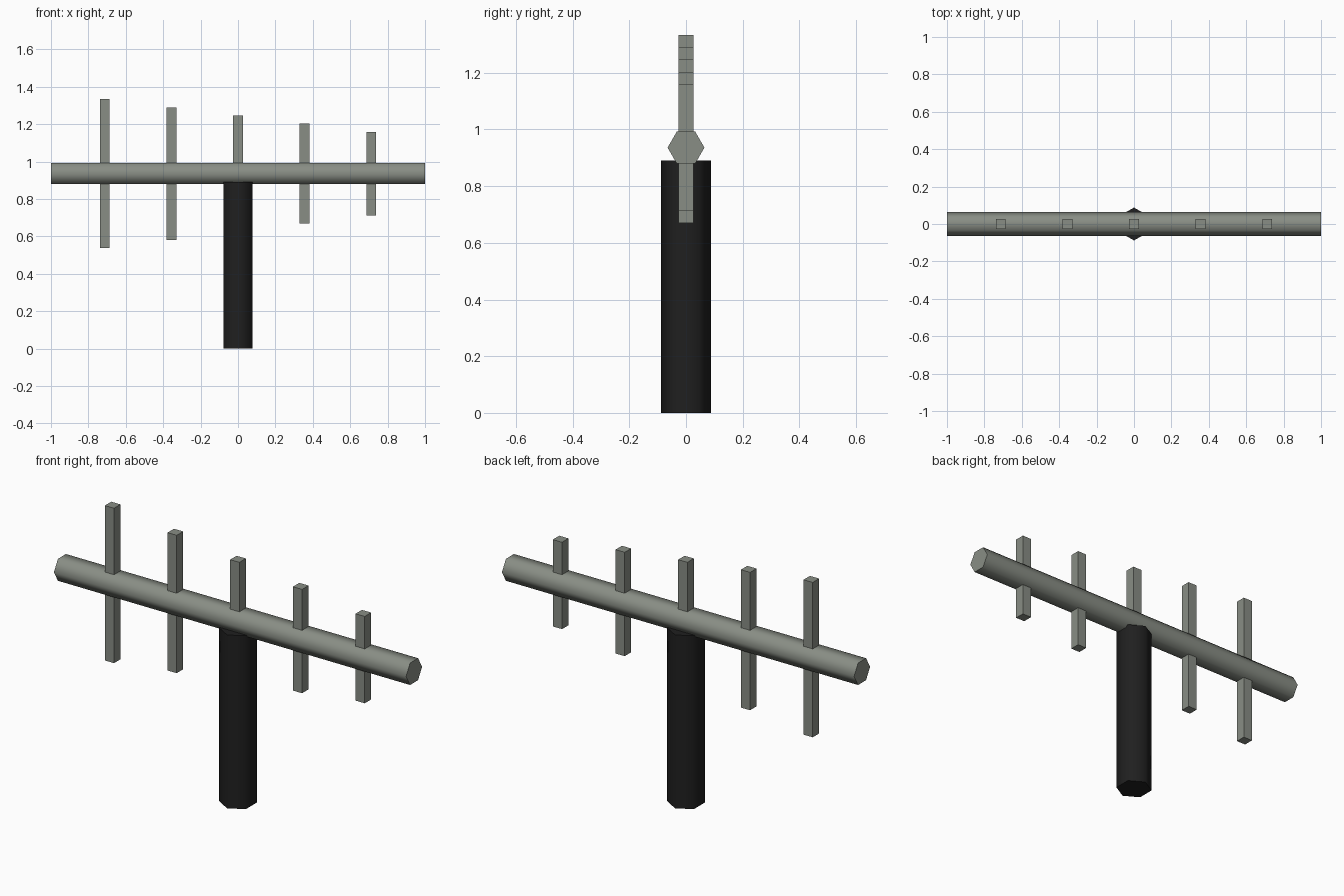
import bpy
import math

cube = bpy.data.objects.get("Cube")
if cube:
    bpy.data.objects.remove(cube, do_unlink=True)


def material(name, rgb):
    mat = bpy.data.materials.new(name)
    mat.use_nodes = True
    mat.diffuse_color = (*rgb, 1)
    mat.node_tree.nodes["Principled BSDF"].inputs["Base Color"].default_value = (*rgb, 1)
    return mat


grey = material("warm_grey_metal", (0.25, 0.27, 0.235))
black = material("black_grip", (0.014, 0.014, 0.014))


def hex_bar(name, radius, length, location, mat, rotation=(0, 0, 0)):
    """Six-sided bar with soft sides and crisp ends."""
    bpy.ops.mesh.primitive_cylinder_add(
        vertices=6, radius=radius, depth=length, location=location, rotation=rotation)
    obj = bpy.context.object
    obj.name = name
    obj.data.materials.append(mat)
    bpy.ops.object.transform_apply(location=False, rotation=True, scale=True)
    bpy.ops.object.shade_smooth_by_angle(angle=math.radians(70))
    return obj


def rod(name, x, height, z):
    """Square upright rod crossing the boom."""
    bpy.ops.mesh.primitive_cube_add(size=1, location=(x, 0, z))
    obj = bpy.context.object
    obj.name = name
    obj.scale = (0.052, 0.052, height)
    bpy.ops.object.transform_apply(location=False, rotation=False, scale=True)
    obj.data.materials.append(grey)


boom_z = 0.936

# Upright handle and horizontal boom
hex_bar("handle", 0.088, 0.89, (0, 0, 0.445), black)
hex_bar("boom", 0.065, 2.0, (0, 0, boom_z), grey, (0, math.pi / 2, 0))

# Five rods, shortening evenly along the boom
for i in range(5):
    rod(f"cross_rod_{i + 1}", (i - 2) * 0.356, 0.795 - i * 0.0873, boom_z)
